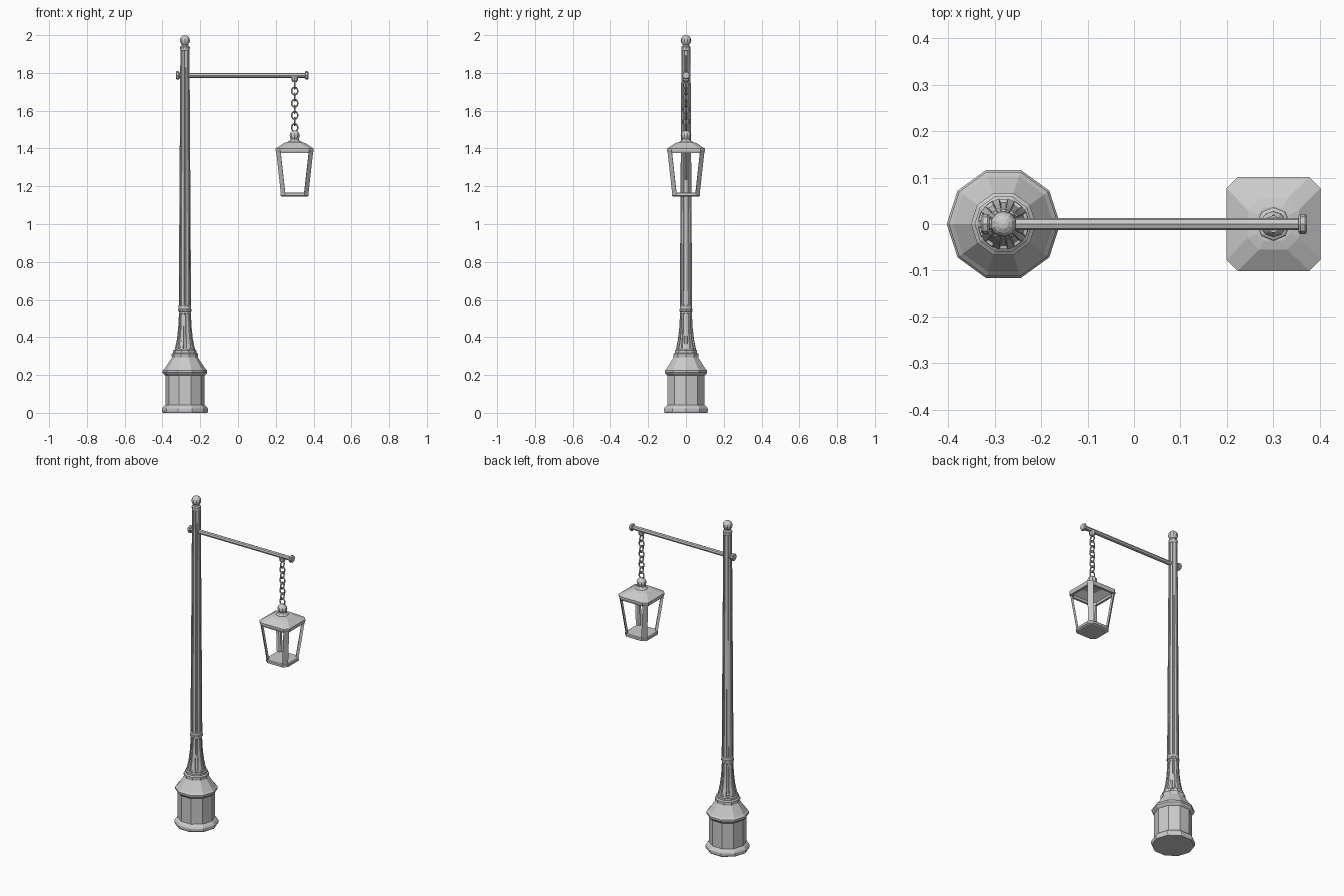
import bpy, bmesh
from math import pi, cos, sin
from mathutils import Matrix, Vector

if "Cube" in bpy.data.objects:
    bpy.data.objects.remove(bpy.data.objects["Cube"])

PX, LX = -0.281, 0.3          # post axis and lantern axis
ARM_Z = 1.787


def finish(name, bm, matrix=Matrix()):
    bmesh.ops.recalc_face_normals(bm, faces=bm.faces)
    me = bpy.data.meshes.new(name)
    bm.to_mesh(me)
    bm.free()
    me.transform(matrix)
    ob = bpy.data.objects.new(name, me)
    bpy.context.collection.objects.link(ob)
    return ob


def loft(name, rings, matrix=Matrix()):
    """Skin a stack of equal-length rings and cap both ends."""
    bm = bmesh.new()
    loops = [[bm.verts.new(p) for p in ring] for ring in rings]
    n = len(loops[0])
    for a, b in zip(loops, loops[1:]):
        for i in range(n):
            j = (i + 1) % n
            bm.faces.new((a[i], a[j], b[j], b[i]))
    bm.faces.new(loops[0][::-1])
    bm.faces.new(loops[-1])
    return finish(name, bm, matrix)


def lathe(name, profile, matrix, sides=10):
    rings = [[(r * cos(2 * pi * i / sides), r * sin(2 * pi * i / sides), z)
              for i in range(sides)] for r, z in profile]
    return loft(name, rings, matrix)


def fluted(name, profile, matrix, sides=10):
    """Ribs on the corners, recessed panels between; profile is (r, z, depth)."""
    rings = []
    for r, z, d in profile:
        ring = []
        for i in range(sides):
            for off, k in ((-.22, 1), (.22, 1), (.3, d), (.7, d)):
                a = 2 * pi * (i + off) / sides
                ring.append((r * k * cos(a), r * k * sin(a), z))
        rings.append(ring)
    return loft(name, rings, matrix)


def ball(name, r, loc, sides=10):
    bm = bmesh.new()
    bmesh.ops.create_uvsphere(bm, u_segments=sides, v_segments=8, radius=r)
    return finish(name, bm, Matrix.Translation(loc))


def octagon(h, c, z):
    """Square of half size h with corners cut by c."""
    k = h - c
    return [(h, -k, z), (h, k, z), (k, h, z), (-k, h, z),
            (-h, k, z), (-h, -k, z), (-k, -h, z), (k, -h, z)]


post = Matrix.Translation((PX, 0, 0))
lamp = Matrix.Translation((LX, 0, 0))

# Pedestal
lathe("pedestal", [(.118, 0), (.122, .008), (.122, .022), (.115, .032), (.104, .042),
                   (.104, .198), (.112, .205), (.118, .213), (.118, .224), (.108, .234),
                   (.069, .292), (.069, .296), (.07, .3), (.07, .312), (.062, .318),
                   (.062, .33), (.054, .336), (.048, .336)], post)

# Flared neck, collar and fluted shaft
fluted("post_neck", [(.055, .33, 1), (.054, .34, 1), (.053, .342, .88), (.043, .39, .86),
                     (.036, .45, .86), (.032, .525, .88), (.032, .53, 1), (.032, .55, 1)], post)
lathe("post_collar", [(.031, .535), (.036, .539), (.036, .548), (.031, .553)], post)
fluted("post_shaft", [(.033, .54, 1), (.033, .565, 1), (.033, .57, .86),
                      (.0245, 1.915, .86), (.0245, 1.92, 1), (.0245, 1.932, 1)], post)
lathe("post_cap", [(.024, 1.925), (.026, 1.929), (.026, 1.938), (.019, 1.943),
                   (.016, 1.955)], post)
ball("post_finial", .028, (PX, 0, 1.972))

# Arm with end caps
along_x = Matrix.Translation((0, 0, ARM_Z)) @ Matrix.Rotation(pi / 2, 4, 'Y')
lathe("arm", [(.013, -.325), (.013, .365)], along_x, 8)
for name, x0, x1 in (("arm_cap_outer", .354, .372), ("arm_cap_inner", -.329, -.311)):
    lathe(name, [(.018, x0), (.022, x0 + .004), (.022, x1 - .004), (.018, x1)], along_x, 8)

# Chain lug and links
lathe("chain_lug", [(.011, 1.753), (.017, 1.762), (.019, 1.782)], lamp, 8)
for i in range(8):
    turn = Matrix.Rotation(pi / 2 * ((i + 1) % 2), 4, 'Z')
    bm = bmesh.new()
    n, m = 12, 6
    grid = []
    for a in range(n):
        t = 2 * pi * a / n
        out = Vector((cos(t), 0, sin(t)))
        mid = Vector((.0165 * cos(t), 0, .0205 * sin(t)))
        grid.append([bm.verts.new(mid + .004 * (out * cos(2 * pi * b / m)
                     + Vector((0, 1, 0)) * sin(2 * pi * b / m))) for b in range(m)])
    for a in range(n):
        for b in range(m):
            bm.faces.new((grid[a][b], grid[a][(b + 1) % m],
                          grid[(a + 1) % n][(b + 1) % m], grid[(a + 1) % n][b]))
    finish("chain_link_%d" % (i + 1), bm,
           Matrix.Translation((LX, 0, 1.736 - .0322 * i)) @ turn)

# Lantern finial
ball("lantern_finial", .028, (LX, 0, 1.468))
lathe("lantern_neck", [(.04, 1.428), (.034, 1.437), (.026, 1.441), (.02, 1.452)], lamp, 8)

# Hollow lantern roof: underside, rim, eave, slope
loft("lantern_roof", [octagon(.045, .018, 1.42), octagon(.086, .02, 1.393),
                      octagon(.084, .02, 1.376), octagon(.097, .024, 1.376),
                      octagon(.101, .024, 1.39), octagon(.101, .024, 1.399),
                      octagon(.055, .025, 1.429), octagon(.035, .014, 1.434)], lamp)

# Lantern floor
loft("lantern_floor", [octagon(.067, .02, 1.146), octagon(.074, .022, 1.15),
                       octagon(.074, .022, 1.163), octagon(.07, .02, 1.168)], lamp)

# Four tapered corner posts
for i in range(4):
    rings = []
    for h, z in ((.073, 1.16), (.098, 1.385)):
        k = h - .023
        rings.append([(h, k, z), (k, h, z), (k - .001, k + .006, z), (k + .006, k - .001, z)])
    loft("lantern_post_%d" % (i + 1), rings, lamp @ Matrix.Rotation(i * pi / 2, 4, 'Z'))
